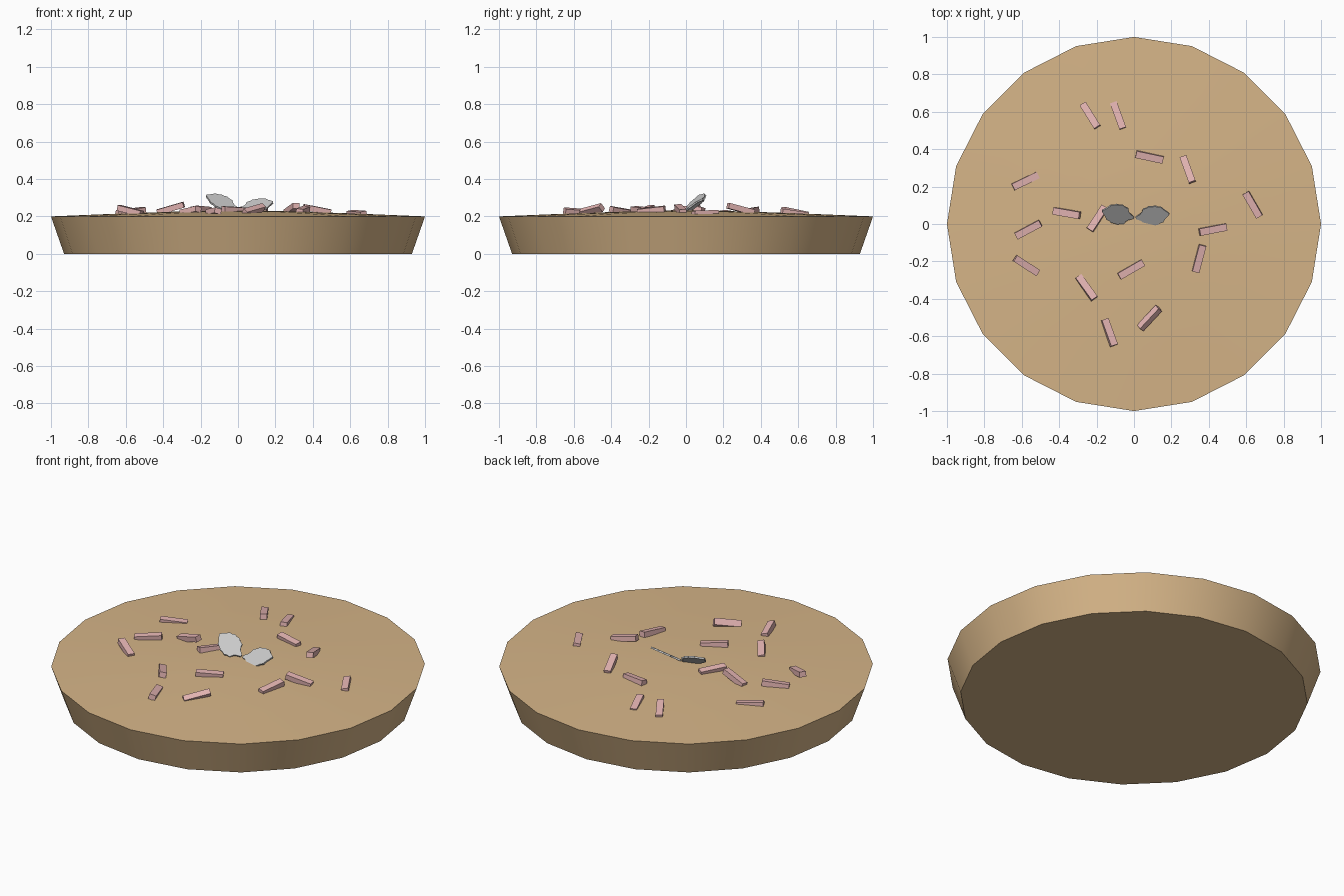
import bpy, bmesh, math
from mathutils import Vector, Euler, Matrix

if "Cube" in bpy.data.objects:
    bpy.data.objects.remove(bpy.data.objects["Cube"])


def material(name, rgb):
    m = bpy.data.materials.new(name)
    m.diffuse_color = (*rgb, 1)
    m.use_nodes = True
    m.node_tree.nodes["Principled BSDF"].inputs["Base Color"].default_value = m.diffuse_color
    return m


tan = material("baked tan", (0.67, 0.46, 0.245))
pink = material("pale pink", (0.78, 0.46, 0.45))
grey = material("light grey", (0.58, 0.58, 0.58))


def finish(bm, name, mat):
    bmesh.ops.recalc_face_normals(bm, faces=bm.faces)
    me = bpy.data.meshes.new(name)
    bm.to_mesh(me)
    bm.free()
    me.materials.append(mat)
    ob = bpy.data.objects.new(name, me)
    bpy.context.collection.objects.link(ob)
    return ob


def dome(r):
    return 0.2 + 0.034 * (1 - r ** 1.3)


# Round base: 20-sided tapered disc with a slightly domed top
N = 20
bm = bmesh.new()
rings = []
for r, z in [(0.93, 0), (1, 0.2), (0.66, dome(0.66)), (0.33, dome(0.33))]:
    rings.append([bm.verts.new((r * math.cos(2 * math.pi * i / N),
                                r * math.sin(2 * math.pi * i / N), z)) for i in range(N)])
for a, b in zip(rings, rings[1:]):
    for i in range(N):
        j = (i + 1) % N
        bm.faces.new((a[i], a[j], b[j], b[i]))
bm.faces.new(rings[0][::-1])
top = bm.verts.new((0, 0, dome(0)))
for i in range(N):
    bm.faces.new((rings[-1][i], rings[-1][(i + 1) % N], top))
base = finish(bm, "round_base", tan)
bpy.context.view_layer.objects.active = base
base.select_set(True)
bpy.ops.object.shade_smooth_by_angle(angle=math.radians(35))

# Scattered sticks: x, y, heading, pitch (positive lowers the +heading end), roll, extra sink
sticks = [
    (-0.235, 0.58, -58, -10, 0, 0.005), (-0.085, 0.58, -70, -8, 0, 0.012),
    (0.083, 0.358, -12, 3, 8, 0), (0.287, 0.292, -70, -14, 0, 0),
    (-0.58, 0.23, 26, 4, 4, 0.01), (-0.36, 0.058, -10, -16, 6, 0),
    (-0.195, 0.03, 57, 3, -10, 0), (-0.565, -0.03, 28, -6, 5, 0),
    (-0.575, -0.222, -33, 12, 0, 0), (-0.255, -0.34, -54, -8, -12, 0.006),
    (-0.015, -0.243, 30, 3, 5, 0), (-0.132, -0.58, -70, -4, -15, 0),
    (0.083, -0.503, 47, -11, -48, 0), (0.348, -0.185, 75, -6, 8, 0),
    (0.422, -0.03, 11, 11, 5, 0), (0.635, 0.103, -60, 2, 10, 0.006),
]
for n, (x, y, head, pitch, roll, sink) in enumerate(sticks):
    bm = bmesh.new()
    bmesh.ops.create_cube(bm, size=1)
    rot = Euler([math.radians(a) for a in (roll, pitch, head)]).to_matrix().to_4x4()
    z = dome(math.hypot(x, y)) + 0.004 + 0.05 * abs(math.sin(math.radians(pitch))) - sink
    bm.transform(Matrix.Translation((x, y, z)) @ rot @ Matrix.Diagonal((0.148, 0.038, 0.03, 1)))
    finish(bm, f"stick_{n + 1}", pink)

# Pair of serrated leaves: (distance along, half width)
outline = [(0.0, 0.006), (0.14, 0.02), (0.2, 0.032), (0.24, 0.05), (0.36, 0.054),
           (0.42, 0.062), (0.54, 0.058), (0.62, 0.06), (0.7, 0.05), (0.8, 0.046),
           (0.86, 0.03), (1.0, 0.004)]


def leaf(name, start, tip, across):
    start, tip, across = Vector(start), Vector(tip), Vector(across).normalized()
    bm = bmesh.new()
    rows = []
    for t, w in outline:
        p = start.lerp(tip, t)
        rows.append([bm.verts.new(p + across * w * s) for s in (-1, 0, 1)])
    for a, b in zip(rows, rows[1:]):
        for k in (0, 1):
            bm.faces.new((a[k], a[k + 1], b[k + 1], b[k]))
    ob = finish(bm, name, grey)
    mod = ob.modifiers.new("thickness", "SOLIDIFY")
    mod.thickness = 0.01
    mod.offset = 0


leaf("leaf_left", (-0.003, 0.035, 0.24), (-0.17, 0.07, 0.31), (0.25, 0.8, 0.5))
leaf("leaf_right", (0.01, 0.033, 0.238), (0.188, 0.055, 0.275), (-0.1, 0.8, 0.5))
